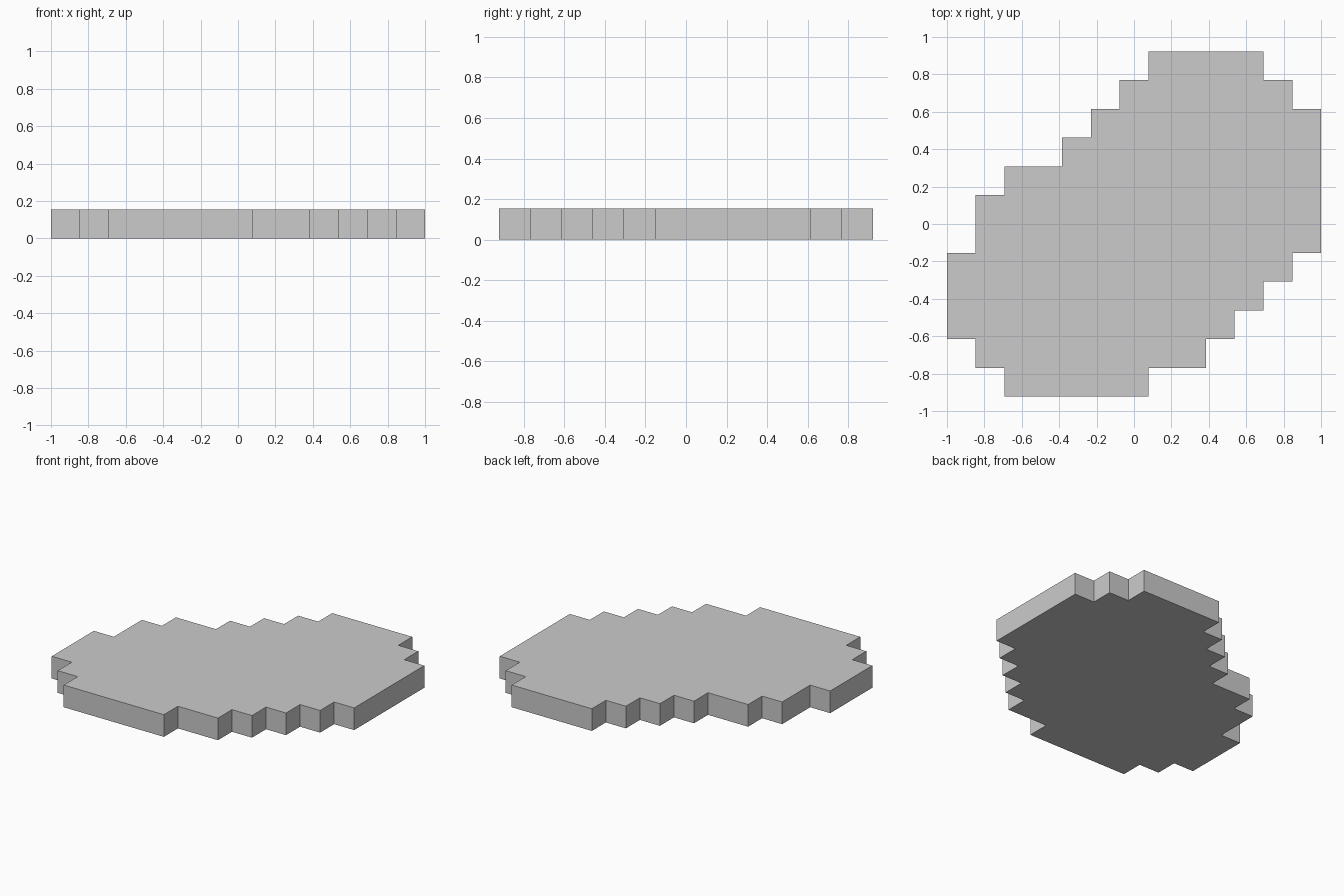
import bpy, bmesh

if "Cube" in bpy.data.objects:
    bpy.data.objects.remove(bpy.data.objects["Cube"])

U = 2 / 13  # grid cell size, also the plate thickness

# Left and right ends of each cell row, front to back
rows = [(2, 7), (1, 9), (0, 10), (0, 11), (0, 12), (1, 13),
        (1, 13), (2, 13), (4, 13), (5, 13), (6, 12), (7, 11)]

# Stepped outline: up the right side, back down the left side
right = [(r, y + d) for y, (l, r) in enumerate(rows) for d in (0, 1)]
left = [(l, y + d) for y, (l, r) in enumerate(rows) for d in (0, 1)]
loop = right + left[::-1]

# Keep only true corners
n = len(loop)
loop = [p for i, p in enumerate(loop) if p != loop[i - 1]]
n = len(loop)
outline = [p for i, p in enumerate(loop)
           if not (loop[i - 1][0] == p[0] == loop[(i + 1) % n][0])]

# Extrude the outline into a flat plate
bm = bmesh.new()
base = bm.faces.new([bm.verts.new(((x - 6.5) * U, (y - 6) * U, 0)) for x, y in outline])
ext = bmesh.ops.extrude_face_region(bm, geom=[base], use_keep_orig=True)
top = [v for v in ext["geom"] if isinstance(v, bmesh.types.BMVert)]
bmesh.ops.translate(bm, verts=top, vec=(0, 0, U))
bmesh.ops.recalc_face_normals(bm, faces=bm.faces)

mesh = bpy.data.meshes.new("stepped_plate")
bm.to_mesh(mesh)
bm.free()
bpy.context.collection.objects.link(bpy.data.objects.new("stepped_plate", mesh))
